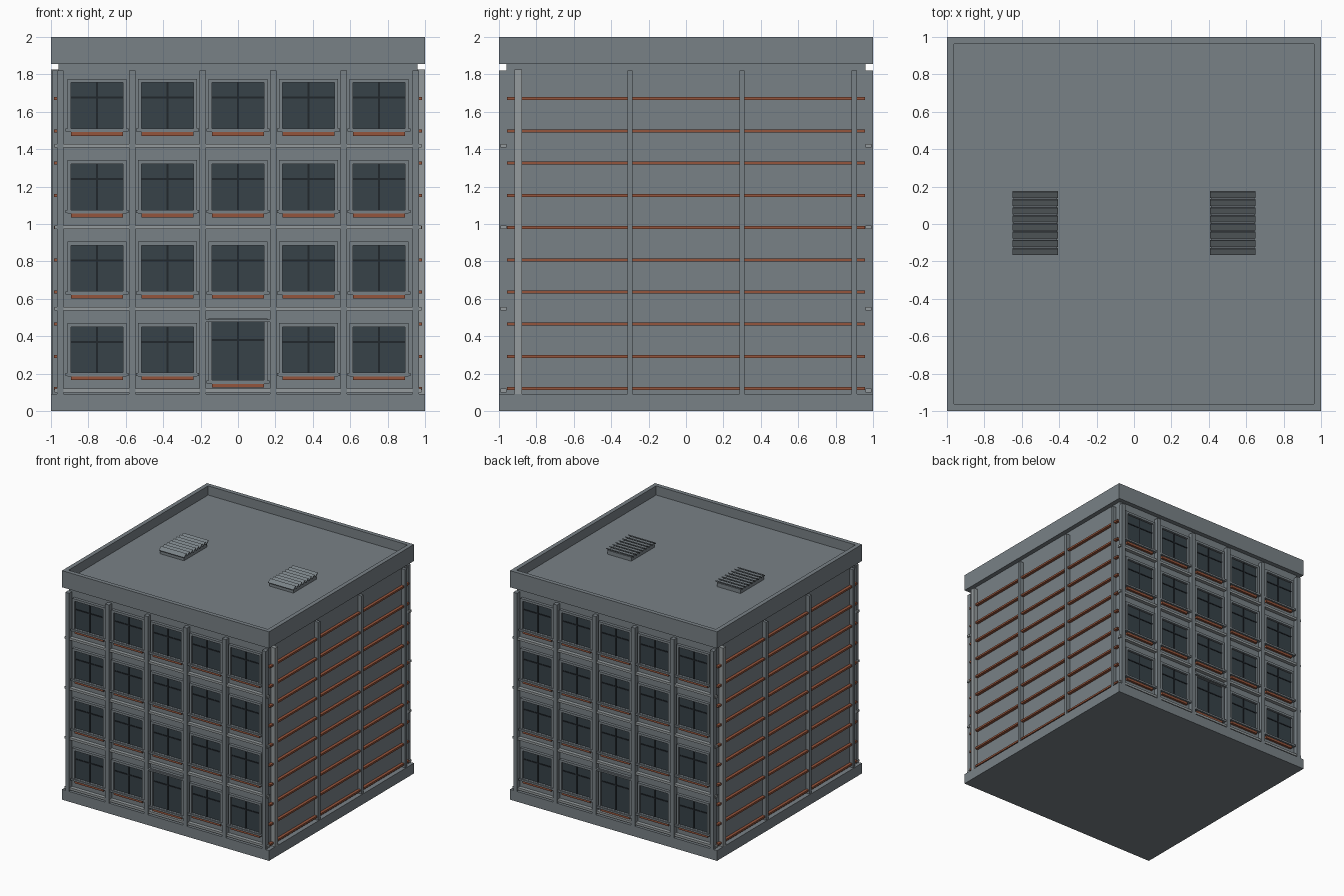
import bpy, bmesh
from math import pi, radians
from mathutils import Matrix, Vector

if "Cube" in bpy.data.objects:
    bpy.data.objects.remove(bpy.data.objects["Cube"])


def material(name, rgb):
    m = bpy.data.materials.new(name)
    m.diffuse_color = (*rgb, 1)
    m.use_nodes = True
    m.node_tree.nodes["Principled BSDF"].inputs["Base Color"].default_value = m.diffuse_color
    return m


WALL = material("wall_grey", (0.19, 0.22, 0.24))
TRIM = material("light_trim", (0.30, 0.33, 0.34))
RUST = material("rust", (0.30, 0.09, 0.045))
GLASS = material("dark_glass", (0.038, 0.054, 0.066))
BAR = material("dark_bar", (0.015, 0.02, 0.025))


def build(name, boxes, mat, turn=0.0):
    """One object from boxes (x0, x1, y0, y1, z0, z1[, tilt about x]), turned about z."""
    bm = bmesh.new()
    for b in boxes:
        x0, x1, y0, y1, z0, z1 = b[:6]
        tilt = Matrix.Rotation(b[6] if len(b) > 6 else 0, 4, 'X')
        mid = Vector(((x0 + x1) / 2, (y0 + y1) / 2, (z0 + z1) / 2))
        size = Matrix.Diagonal((x1 - x0, y1 - y0, z1 - z0, 1))
        bmesh.ops.create_cube(bm, size=1, matrix=Matrix.Translation(mid) @ tilt @ size)
    bm.transform(Matrix.Rotation(turn, 4, 'Z'))
    me = bpy.data.meshes.new(name)
    bm.to_mesh(me)
    bm.free()
    me.materials.append(mat)
    ob = bpy.data.objects.new(name, me)
    bpy.context.collection.objects.link(ob)
    return ob


W = 0.96            # half width of the wall core
ROOF = 1.92

# Main masses
build("wall_core", [(-W, W, -W, W, 0.05, ROOF - 0.02)], WALL)
build("plinth", [(-1, 1, -1, 1, 0, 0.09)], WALL)
build("roof_slab", [(-1, 1, -1, 1, 1.855, ROOF)], WALL)
P = 0.963
build("parapet", [(-1, 1, -1, -P, ROOF, 2), (-1, 1, P, 1, ROOF, 2),
                  (-1, -P, -P, P, ROOF, 2), (P, 1, -P, P, ROOF, 2)], WALL)

# Windows: (centre x, glass bottom, glass top, transom height)
windows = []
for row in range(4):
    top = 0.45 + row * 0.4355
    for col in range(-2, 3):
        if row == 0 and col == 0:
            windows.append((0, 0.165, 0.475, 0.38))      # taller entrance bay
        else:
            windows.append((col * 0.377, top - 0.245, top, top - 0.08))

frames, sills, aprons, panes, bars = [], [], [], [], []
G, F = 0.138, 0.158                                       # glass and frame half widths
for x, z0, z1, zt in windows:
    frames += [(x - F, x - G, -0.985, -W, z0 - 0.02, z1 + 0.02),
               (x + G, x + F, -0.985, -W, z0 - 0.02, z1 + 0.02),
               (x - G, x + G, -0.985, -W, z1, z1 + 0.02),
               (x - G, x + G, -0.985, -W, z0 - 0.02, z0)]
    sills.append((x - 0.168, x + 0.168, -0.993, -W, z0 - 0.018, z0 - 0.002))
    aprons.append((x - G, x + G, -0.98, -W, z0 - 0.04, z0 - 0.018))
    panes.append((x - G, x + G, -0.966, -W, z0, z1))
    bars += [(x - 0.005, x + 0.005, -0.971, -W, z0, z1),
             (x - G, x + G, -0.971, -W, zt - 0.005, zt + 0.005)]

# Facade pilasters and string courses
pilasters = [(x - 0.018, x + 0.018, -1, -W, 0.09, 1.82)
             for x in (-0.95, -0.565, -0.189, 0.189, 0.565, 0.95)]
strings = [(-0.98, 0.98, -0.992, -W, z - 0.01, z + 0.01)
           for z in (0.11, 0.547, 0.982, 1.418)]

for side, turn in (("front", 0), ("back", pi)):
    build(side + "_window_frames", frames, WALL, turn)
    build(side + "_window_sills", sills, WALL, turn)
    build(side + "_window_aprons", aprons, RUST, turn)
    build(side + "_window_glass", panes, GLASS, turn)
    build(side + "_window_bars", bars, BAR, turn)
    build(side + "_pilasters", pilasters, WALL, turn)
    build(side + "_string_courses", strings, TRIM, turn)
    build(side + "_door_canopy", [(-0.188, 0.188, -1, -W, 0.477, 0.49)], WALL, turn)

# Side walls: ribs, horizontal rails and one downpipe each
ribs = [(W, 0.995, y - 0.014, y + 0.014, 0.09, 1.82) for y in (-0.9, -0.3, 0.3, 0.9)]
rails = [(W, 0.985, -0.957, 0.957, z - 0.008, z + 0.008)
         for z in (0.12 + i * 0.1722 for i in range(10))]
for side, turn in (("right", 0), ("left", pi)):
    build(side + "_ribs", ribs, WALL, turn)
    build(side + "_rails", rails, RUST, turn)
    build(side + "_downpipe", [(W, 1, -0.916, -0.878, 0.09, 1.825)], TRIM, turn)

# Roof vents: low box with tilted slats
for side, x in (("left", -0.528), ("right", 0.528)):
    build(side + "_vent_box", [(x - 0.115, x + 0.115, -0.155, 0.165, ROOF - 0.01, 1.955)], WALL)
    build(side + "_vent_slats",
          [(x - 0.122, x + 0.122, y - 0.02, y + 0.02, 1.958, 1.966, radians(35))
           for y in (-0.147 + i * 0.0435 for i in range(8))], WALL)
